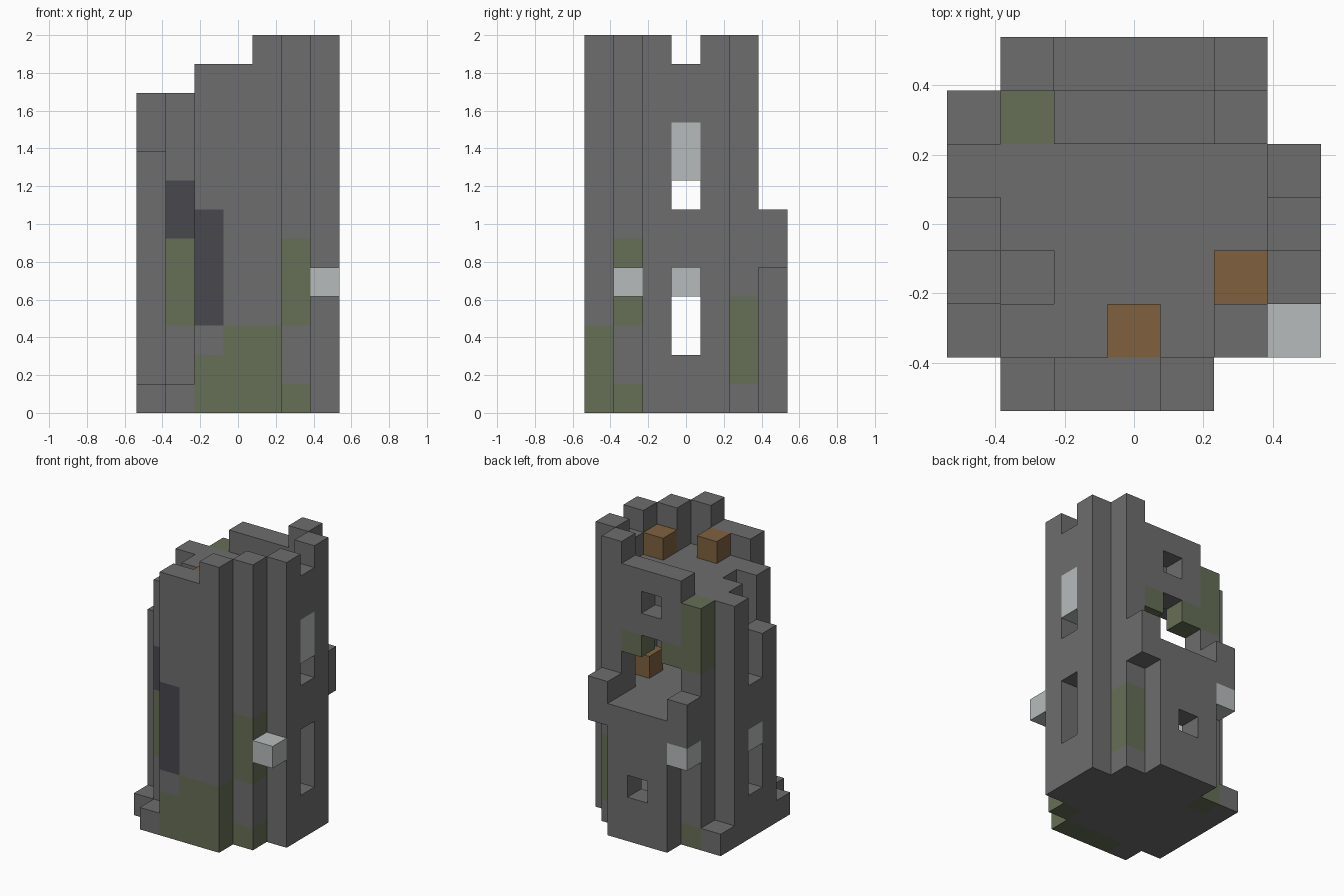
import bpy
import bmesh
import math
from mathutils import Vector

cube = bpy.data.objects.get("Cube")
if cube:
    bpy.data.objects.remove(cube, do_unlink=True)

UNIT = 2 / 13  # edge length of one stone block

COLOURS = {
    "stone": (0.155, 0.155, 0.155),
    "moss": (0.132, 0.156, 0.092),
    "pale_stone": (0.47, 0.50, 0.50),
    "dark_slate": (0.066, 0.065, 0.076),
    "wood": (0.215, 0.120, 0.050),
}
NAMES = list(COLOURS)


def make_material(name, rgb):
    mat = bpy.data.materials.new(name)
    mat.use_nodes = True
    mat.diffuse_color = (*rgb, 1)
    mat.node_tree.nodes["Principled BSDF"].inputs["Base Color"].default_value = (*rgb, 1)
    return mat


MATERIALS = [make_material(n, c) for n, c in COLOURS.items()]

part_of = {}    # block position -> part name
colour_of = {}  # block position -> colour name


def span(value):
    """A single index or an inclusive (first, last) pair."""
    first, last = value if isinstance(value, tuple) else (value, value)
    return range(first, last + 1)


def cells(x, y, z):
    return [(i, j, k) for i in span(x) for j in span(y) for k in span(z)]


def fill(part, x, y, z, colour="stone"):
    for cell in cells(x, y, z):
        part_of[cell] = part
        colour_of[cell] = colour


def carve(x, y, z):
    for cell in cells(x, y, z):
        part_of.pop(cell, None)


def paint(x, y, z, colour):
    for cell in cells(x, y, z):
        colour_of[cell] = colour


# Floors of the two rooms and the roof deck
for part, level in (("ground_floor", 0), ("upper_floor", 5), ("roof_deck", 10)):
    fill(part, (-2, 2), (-1, 1), level)
    fill(part, (-1, 1), (-2, 2), level)
carve(-2, -1, 10)

# Front wall with stepped top
fill("front_wall", (-1, 0), -3, (0, 11))
fill("front_wall", 1, -3, (0, 12))

# Corner columns, two of them broken lower
for side, top in ((-1, 10), (1, 12)):
    name = "left" if side > 0 else "right"
    fill("front_" + name + "_column", 2 * side, -2, (0, top))
    fill("back_" + name + "_column", 2 * side, 2, (0, top))

# Left wall with battlement notch and windows
fill("left_wall", 3, (-1, 1), (0, 12))
carve(3, 0, 12)
carve(3, 0, 7)
carve(3, 0, (2, 4))

# Ruined right wall with window and open breach
fill("right_wall", -3, 1, (0, 10))
fill("right_wall", -3, 0, (0, 6))
fill("right_wall", -3, -1, (0, 8))
carve(-3, 0, (2, 3))

# Lower back wall and balcony with end parapets
fill("lower_back_wall", (-1, 1), 3, (0, 4))
carve(0, 3, 2)
fill("balcony", (-2, 2), 3, 5)
for end in (-2, 2):
    fill("balcony", end, 3, 6)

# Upper back wall with arched doorway and small window
fill("upper_back_wall", (-1, 1), 2, (8, 11))
carve(0, 2, 8)
carve(0, 2, 10)

# Fallen footing stones
fill("footing", -3, (-2, 2), 0)
fill("footing", -2, -3, 0)

# Projecting pale stones
fill("front_bracket", 3, -2, 4, "pale_stone")
fill("balcony_bracket", -2, 3, 4, "pale_stone")

# Wooden crates
fill("roof_crate_front", 0, -2, 11, "wood")
fill("roof_crate_side", 2, -1, 11, "wood")
fill("room_crate", 2, 0, 6, "wood")

# Moss patches
paint(-1, -3, (0, 1), "moss")
paint((0, 1), -3, (0, 2), "moss")
paint(2, -2, 0, "moss")
paint((-2, 2), -2, (3, 5), "moss")
paint(2, 2, (1, 3), "moss")
paint(-2, 2, 0, "moss")
paint(-2, 2, (8, 10), "moss")
for side in (-1, 1):
    paint(side, 2, 8, "moss")

# Dark and pale inlays
paint(-1, -3, (3, 6), "dark_slate")
paint(-2, -2, (6, 7), "dark_slate")
paint(3, 0, (8, 9), "pale_stone")
paint(-3, 0, 4, "pale_stone")


def build_part(name):
    """Skin the exposed sides of a part's blocks and merge coplanar faces."""
    bm = bmesh.new()
    for cell, part in part_of.items():
        if part != name:
            continue
        for axis in range(3):
            for sign in (-1, 1):
                normal = Vector([sign if a == axis else 0 for a in range(3)])
                if tuple(int(c + n) for c, n in zip(cell, normal)) in part_of:
                    continue
                u = Vector([1 if a == (axis + 1) % 3 else 0 for a in range(3)])
                v = normal.cross(u)
                middle = Vector(cell) + Vector((0, 0, 0.5)) + normal / 2
                corners = (-u - v, u - v, u + v, -u + v)
                verts = [bm.verts.new((middle + c / 2) * UNIT) for c in corners]
                face = bm.faces.new(verts)
                face.material_index = NAMES.index(colour_of[cell])
    bmesh.ops.remove_doubles(bm, verts=bm.verts, dist=UNIT / 100)
    bmesh.ops.dissolve_limit(bm, angle_limit=math.radians(1), verts=bm.verts,
                             edges=bm.edges, delimit={"MATERIAL"})
    mesh = bpy.data.meshes.new(name)
    bm.to_mesh(mesh)
    bm.free()
    for mat in MATERIALS:
        mesh.materials.append(mat)
    bpy.context.collection.objects.link(bpy.data.objects.new(name, mesh))


for part_name in sorted(set(part_of.values())):
    build_part(part_name)
